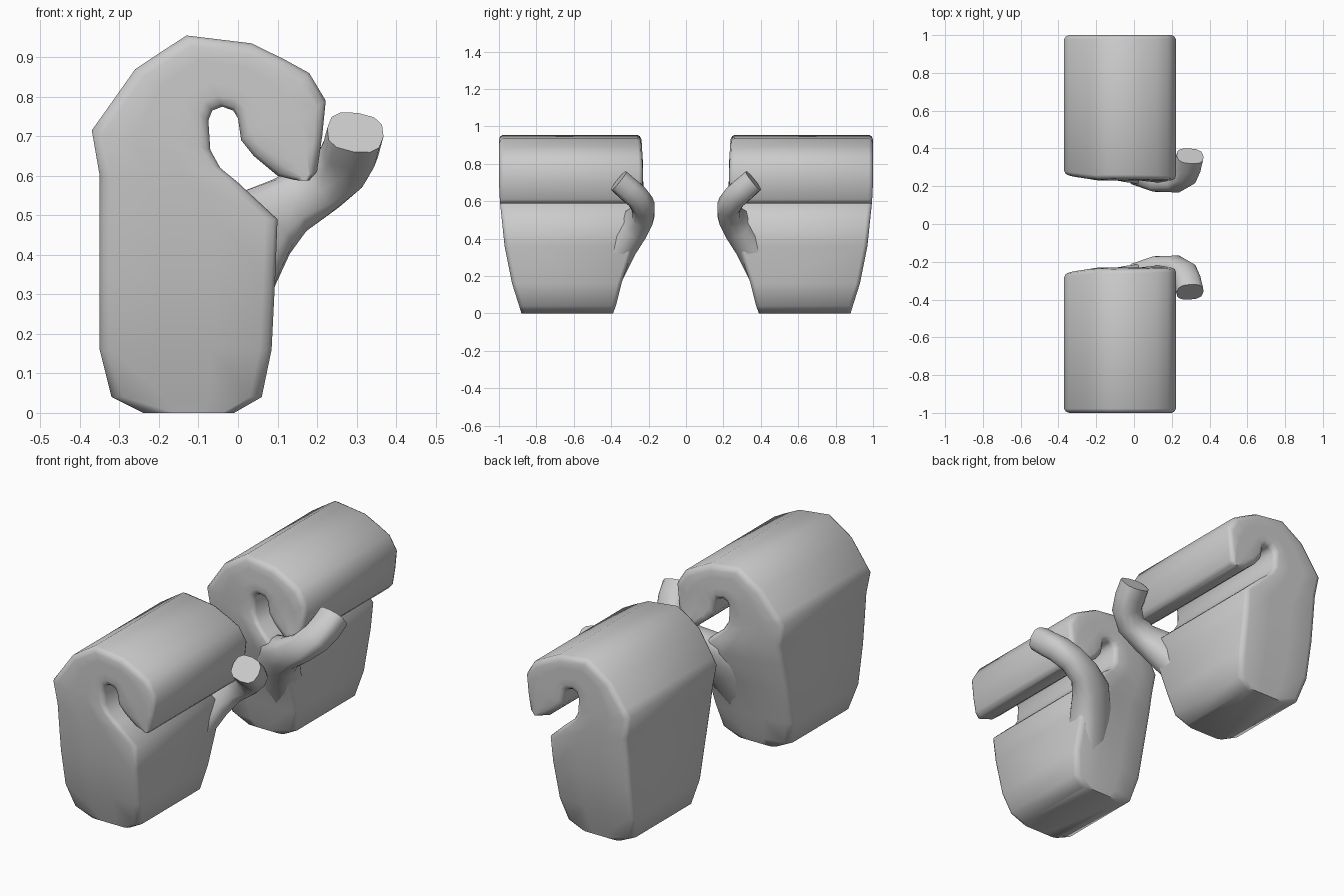
import bpy, bmesh, math
from mathutils import Vector

if "Cube" in bpy.data.objects:
    bpy.data.objects.remove(bpy.data.objects["Cube"])


def lerp_table(z, table):
    for (z0, a), (z1, b) in zip(table, table[1:]):
        if z <= z1:
            return a + (b - a) * max(0, z - z0) / (z1 - z0)
    return table[-1][1]


def loft(name, rings, angle):
    bm = bmesh.new()
    vs = [[bm.verts.new(p) for p in r] for r in rings]
    n = len(vs[0])
    for a, b in zip(vs, vs[1:]):
        for i in range(n):
            j = (i + 1) % n
            bm.faces.new((a[i], a[j], b[j], b[i]))
    bm.faces.new(vs[0][::-1])
    bm.faces.new(vs[-1])
    bmesh.ops.recalc_face_normals(bm, faces=bm.faces)
    me = bpy.data.meshes.new(name)
    bm.to_mesh(me)
    bm.free()
    ob = bpy.data.objects.new(name, me)
    bpy.context.collection.objects.link(ob)
    # the left hand mirrors the right hand
    mod = ob.modifiers.new("other_hand", 'MIRROR')
    mod.use_axis = (False, True, False)
    bpy.ops.object.select_all(action='DESELECT')
    ob.select_set(True)
    bpy.context.view_layer.objects.active = ob
    bpy.ops.object.shade_smooth_by_angle(angle=math.radians(angle))
    return ob


# Curled hand: back-of-hand point and palm point for each station (x, z)
stations = [
    (-.24, 0, -.01, 0), (-.32, .04, .06, .04), (-.35, .16, .085, .16),
    (-.35, .35, .095, .36), (-.35, .50, .10, .49), (-.35, .60, 0, .583),
    (-.37, .715, -.045, .62), (-.345, .75, -.07, .665), (-.26, .87, -.075, .74),
    (-.20, .91, -.065, .765), (-.13, .955, -.04, .775), (.035, .935, -.012, .765),
    (.12, .893, 0, .745), (.18, .86, .008, .69), (.222, .79, .04, .65),
    (.213, .70, .10, .60), (.20, .61, .14, .59), (.18, .588, .155, .588)]
OUTER = [(0, .88), (.04, .892), (.16, .93), (.36, .97), (.6, .995), (.7, 1), (1, 1)]
INNER = [(0, .39), (.04, .375), (.16, .345), (.36, .295), (.5, .26), (.6, .24), (.8, .23), (1, .242)]


def hand_ring(s):
    a, b = Vector((s[0], 0, s[1])), Vector((s[2], 0, s[3]))
    width = (b - a).length
    e = min(.03, width * .3) / width

    def pt(t, side, inset):
        p = a.lerp(b, t)
        if side:
            y = lerp_table(p.z, OUTER) - inset
        else:
            bulge = .055 * math.exp(-((p.x - .06) / .14) ** 2 - ((p.z - .50) / .13) ** 2)
            y = lerp_table(p.z, INNER) + inset - bulge + max(0, -.2 - p.x) * .15
        return (p.x, y, p.z)
    across = [(0, .022), (e * .3, .007), (e, 0), (.35, 0), (.65, 0),
              (1 - e, 0), (1 - e * .3, .007), (1, .022)]
    return [pt(t, 0, i) for t, i in across] + [pt(t, 1, i) for t, i in across[::-1]]


loft("curled_hand", [hand_ring(s) for s in stations], 50)

# Thumb: centre x, y, z, half height, half thickness
thumb = [(-.07, .44, .20, .12, .09), (-.01, .345, .38, .12, .085),
         (.055, .27, .475, .105, .075), (.13, .23, .525, .078, .062),
         (.21, .228, .575, .072, .062), (.265, .262, .625, .072, .064),
         (.285, .31, .665, .072, .066), (.297, .36, .71, .072, .064)]
centres = [Vector(s[:3]) for s in thumb]
rings = []
for i, c in enumerate(centres):
    d = (centres[min(i + 1, len(thumb) - 1)] - centres[max(i - 1, 0)]).normalized()
    if i == len(thumb) - 1:
        d = Vector((.12, .77, .62)).normalized()
    # width direction turns from upright on the palm to sideways at the tip
    k = max(0, min(1, (i - 2) / 4))
    hint = Vector((-.75, 0, .66)).lerp(Vector((-.95, .1, .2)), k)
    u = (hint - d * hint.dot(d)).normalized()
    w = d.cross(u)
    ring = []
    for j in range(12):
        t = math.tau * j / 12
        cu, cw = math.cos(t), math.sin(t)
        su = math.copysign(abs(cu) ** .75, cu)
        sw = math.copysign(abs(cw) ** .75, cw)
        ring.append(c + u * su * thumb[i][3] + w * sw * thumb[i][4])
    rings.append(ring)
loft("thumb", rings, 50)
